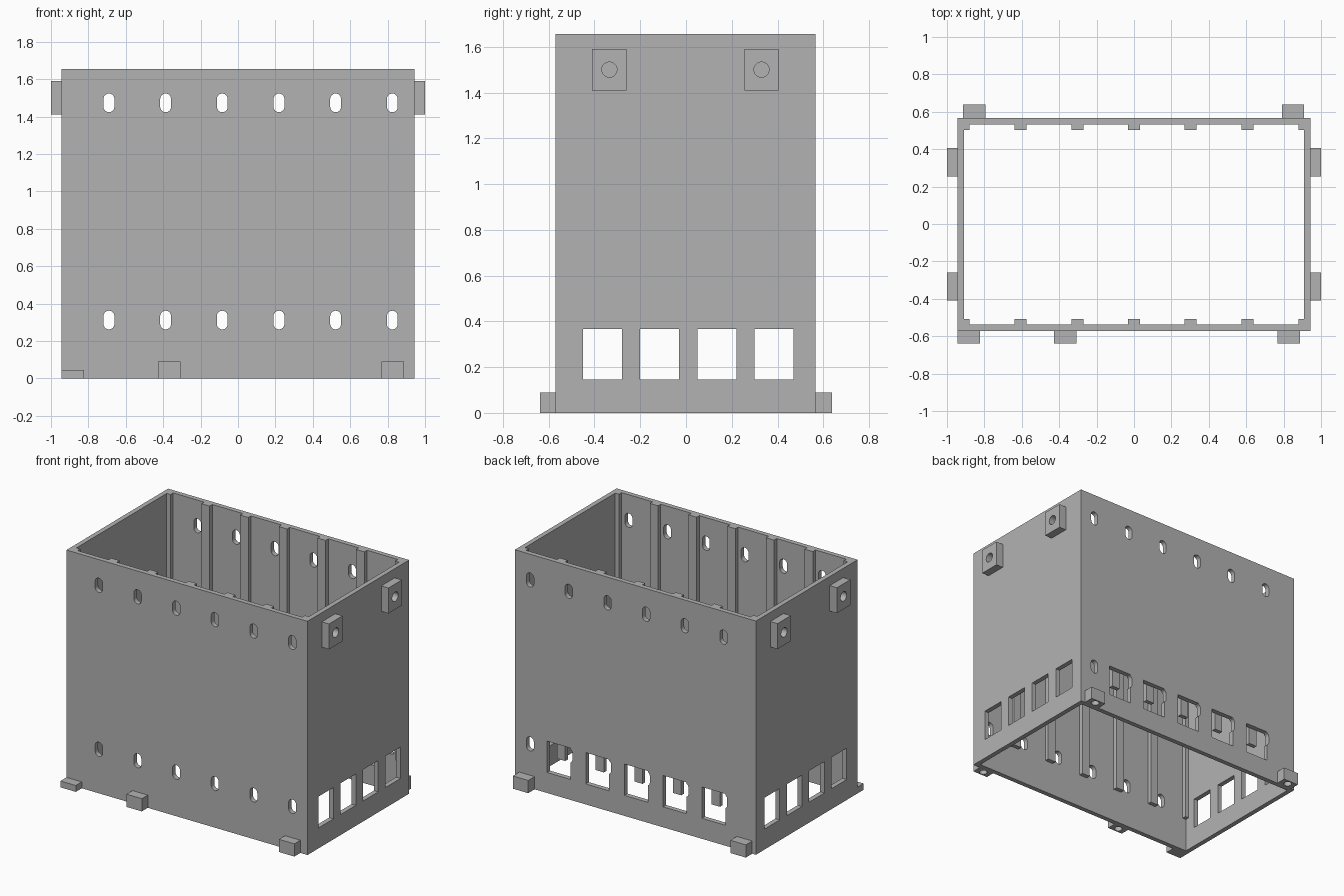
import bpy
import bmesh
import math
from mathutils import Matrix, Vector

if "Cube" in bpy.data.objects:
    bpy.data.objects.remove(bpy.data.objects["Cube"])

grey = bpy.data.materials.new("plain grey")
grey.use_nodes = True
colour = (0.448, 0.448, 0.448, 1)
grey.diffuse_color = colour
grey.node_tree.nodes["Principled BSDF"].inputs["Base Color"].default_value = colour

# Main dimensions
X = 0.944
FRONT, BACK = -0.571, 0.566
TOP = 1.655
WALL = 0.034
LUG_Y = 0.638
RIB_DEPTH, RIB_WIDTH, RIB_BOTTOM = 0.03, 0.064, 0.245
PITCH = 0.303


def box(bm, x0, x1, y0, y1, z0, z1):
    lo, hi = Vector((x0, y0, z0)), Vector((x1, y1, z1))
    place = Matrix.Translation((lo + hi) / 2) @ Matrix.Diagonal((*(hi - lo), 1))
    bmesh.ops.create_cube(bm, size=1, matrix=place)


def cylinder(bm, centre, radius, depth, axis):
    turn = Matrix.Rotation(math.pi / 2, 4, "Y") if axis == "X" else Matrix()
    bmesh.ops.create_cone(bm, cap_ends=True, segments=32, radius1=radius,
                          radius2=radius, depth=depth,
                          matrix=Matrix.Translation(centre) @ turn)


def slot(bm, x, z, width, height):
    """Upright rounded slot running through both long walls."""
    r, half = width / 2, height / 2 - width / 2
    ring = []
    for end in (0, 1):
        for i in range(13):
            a = math.pi * (i / 12 + end)
            rise = half if end == 0 else -half
            ring.append(bm.verts.new((x + r * math.cos(a), -1, z + rise + r * math.sin(a))))
    face = bm.faces.new(ring)
    extruded = bmesh.ops.extrude_face_region(bm, geom=[face])["geom"]
    moved = [g for g in extruded if isinstance(g, bmesh.types.BMVert)]
    bmesh.ops.translate(bm, verts=moved, vec=(0, 2, 0))


def finish(bm, name):
    bmesh.ops.recalc_face_normals(bm, faces=bm.faces)
    mesh = bpy.data.meshes.new(name)
    bm.to_mesh(mesh)
    bm.free()
    mesh.materials.append(grey)
    obj = bpy.data.objects.new(name, mesh)
    bpy.context.collection.objects.link(obj)
    return obj


def cut(obj, bm):
    """Subtract the cutter geometry from the object."""
    cutter = finish(bm, "cutter")
    cutter.hide_render = True
    mod = obj.modifiers.new("cut", "BOOLEAN")
    mod.operation = "DIFFERENCE"
    mod.solver = "EXACT"
    mod.object = cutter
    bpy.context.view_layer.objects.active = obj
    bpy.ops.object.modifier_apply(modifier=mod.name)
    bpy.data.objects.remove(cutter)


def smooth(obj):
    bpy.ops.object.select_all(action="DESELECT")
    obj.select_set(True)
    bpy.context.view_layer.objects.active = obj
    bpy.ops.object.shade_smooth_by_angle(angle=math.radians(30))


# Open-ended rectangular shell
bm = bmesh.new()
box(bm, -X, X, FRONT, BACK, 0, TOP)
shell = finish(bm, "case_walls")
bm = bmesh.new()
box(bm, -X + WALL, X - WALL, FRONT + WALL, BACK - WALL, -1, TOP + 1)
cut(shell, bm)

# Two rows of slots through front and back
bm = bmesh.new()
for z in (0.312, 1.473):
    for i in range(6):
        slot(bm, -0.69 + i * PITCH, z, 0.058, 0.1)
cut(shell, bm)

# Windows through both short walls
bm = bmesh.new()
for i in range(4):
    y = -0.45 + i * 0.25
    box(bm, -2, 2, y, y + 0.17, 0.145, 0.367)
cut(shell, bm)

# Windows in the back wall
bm = bmesh.new()
for i in range(5):
    x = -0.704 + i * PITCH
    box(bm, x, x + 0.184, 0.4, 0.8, 0.145, 0.367)
cut(shell, bm)
smooth(shell)

# Guide ribs inside the long walls, with narrow ones in the corners
bm = bmesh.new()
inner_x = X - WALL
spans = [(-inner_x, -inner_x + RIB_DEPTH), (inner_x - RIB_DEPTH, inner_x)]
for i in range(-2, 3):
    spans.append((i * PITCH - RIB_WIDTH / 2, i * PITCH + RIB_WIDTH / 2))
for x0, x1 in spans:
    for wall, inward in ((FRONT + WALL, 1), (BACK - WALL, -1)):
        ys = sorted((wall, wall + inward * RIB_DEPTH))
        box(bm, x0, x1, ys[0], ys[1], RIB_BOTTOM, TOP)
finish(bm, "guide_ribs")

# Drilled mounting blocks high on the short walls
for side, label in ((1, "left"), (-1, "right")):
    for y, end in ((-0.335, "front"), (0.33, "back")):
        bm = bmesh.new()
        xs = sorted((side * X, side))
        box(bm, xs[0], xs[1], y - 0.075, y + 0.075, 1.41, 1.59)
        block = finish(bm, f"{label}_{end}_mounting_block")
        bm = bmesh.new()
        cylinder(bm, (side, y, 1.5), 0.033, 0.2, "X")
        cut(block, bm)
        smooth(block)

# Feet along the bottom edge, the tall ones drilled from below
feet = [("front_right_foot", -0.884, -1, 0.045), ("front_middle_foot", -0.367, -1, 0.09),
        ("front_left_foot", 0.828, -1, 0.09), ("back_right_foot", -0.855, 1, 0.09),
        ("back_left_foot", 0.85, 1, 0.09)]
for name, x, side, height in feet:
    ys = (FRONT, -LUG_Y) if side < 0 else (BACK, LUG_Y)
    bm = bmesh.new()
    box(bm, x - 0.06, x + 0.06, min(ys), max(ys), 0, height)
    foot = finish(bm, name)
    if height > 0.05:
        bm = bmesh.new()
        cylinder(bm, (x, sum(ys) / 2, 0), 0.027, 0.12, "Z")
        cut(foot, bm)
        smooth(foot)
